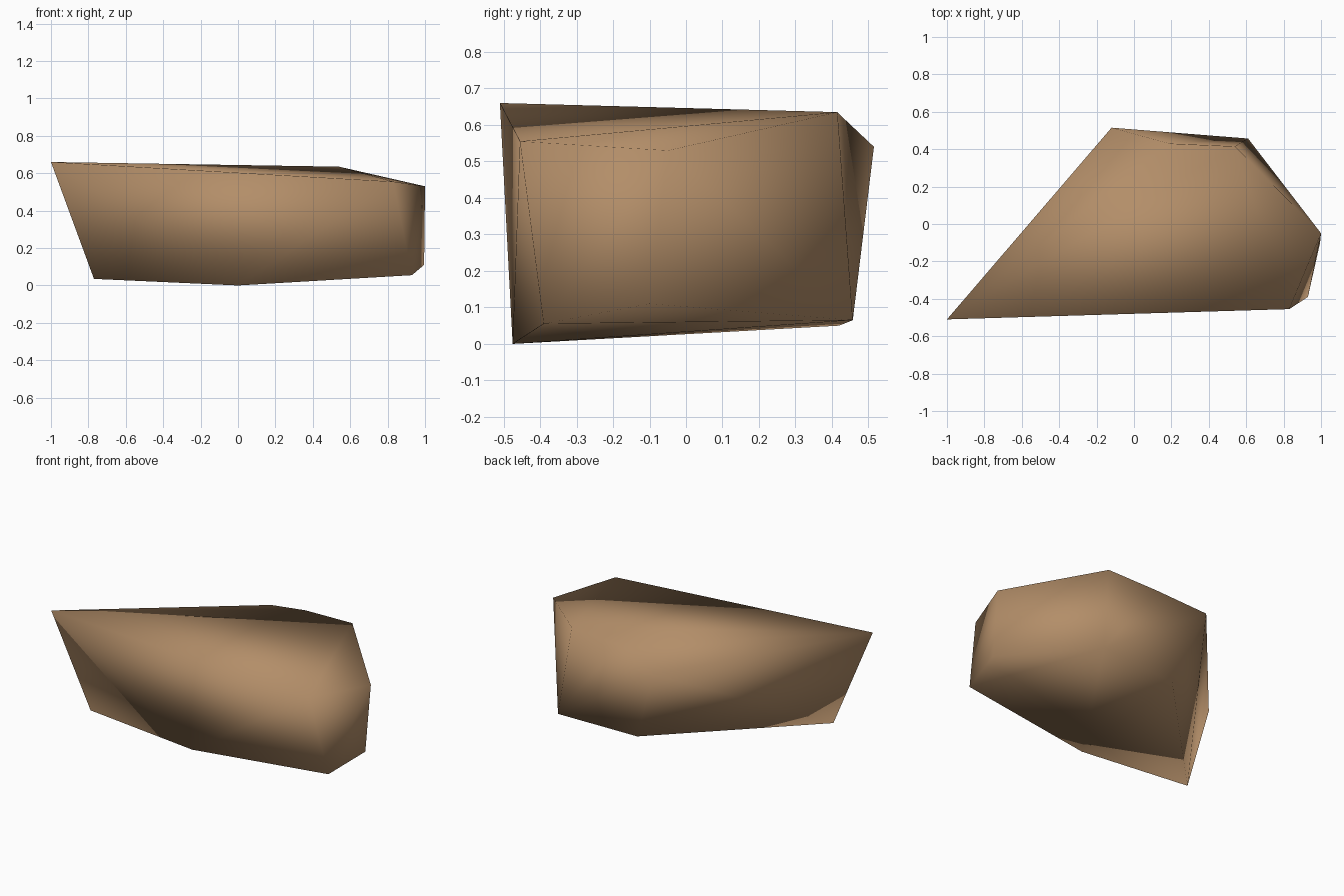
import bpy
import bmesh
from mathutils import Vector

cube = bpy.data.objects.get("Cube")
if cube:
    bpy.data.objects.remove(cube, do_unlink=True)

# One earthy colour for the whole stone
stone = bpy.data.materials.new("brown stone")
stone.use_nodes = True
stone.diffuse_color = (0.45, 0.27, 0.14, 1)
stone.node_tree.nodes["Principled BSDF"].inputs["Base Color"].default_value = stone.diffuse_color

# Corners of the stone, named by where they sit
corners = {
    "left_tip": (-1, -.51, .66),
    "front_top": (.83, -.455, .555),
    "side_top": (1, -.05, .53),
    "back_top": (.54, .415, .635),
    "back_tip": (-.12, .515, .54),
    "back_foot": (.61, .457, .065),
    "front_foot": (.93, -.39, .055),
    "front_base": (0, -.475, 0),
    "left_foot": (-.77, -.43, .035),
    "back_base": (.06, .42, .05),
    "side_foot": (.995, -.1, .11),
}
notch = Vector((.19, .43, .62))

# Wrap the corners in a faceted shell
bm = bmesh.new()
vert = {name: bm.verts.new(co) for name, co in corners.items()}
bmesh.ops.convex_hull(bm, input=list(bm.verts))


def push_in_edge(start, end, position):
    """Split an edge, move the new corner, and keep the faces triangular."""
    edge = bm.edges.get((start, end))
    if edge is None:
        return
    faces = list(edge.link_faces)
    opposite = [next(v for v in f.verts if v not in edge.verts) for f in faces]
    _, corner = bmesh.utils.edge_split(edge, start, 0.5)
    for face, far in zip(faces, opposite):
        bmesh.utils.face_split(face, corner, far)
    corner.co = position


# Shallow dent along the rear top edge
push_in_edge(vert["back_tip"], vert["back_top"], notch)
bmesh.ops.recalc_face_normals(bm, faces=bm.faces)
for face in bm.faces:
    face.smooth = True

mesh = bpy.data.meshes.new("rock")
bm.to_mesh(mesh)
bm.free()
mesh.materials.append(stone)
rock = bpy.data.objects.new("rock", mesh)
bpy.context.collection.objects.link(rock)
